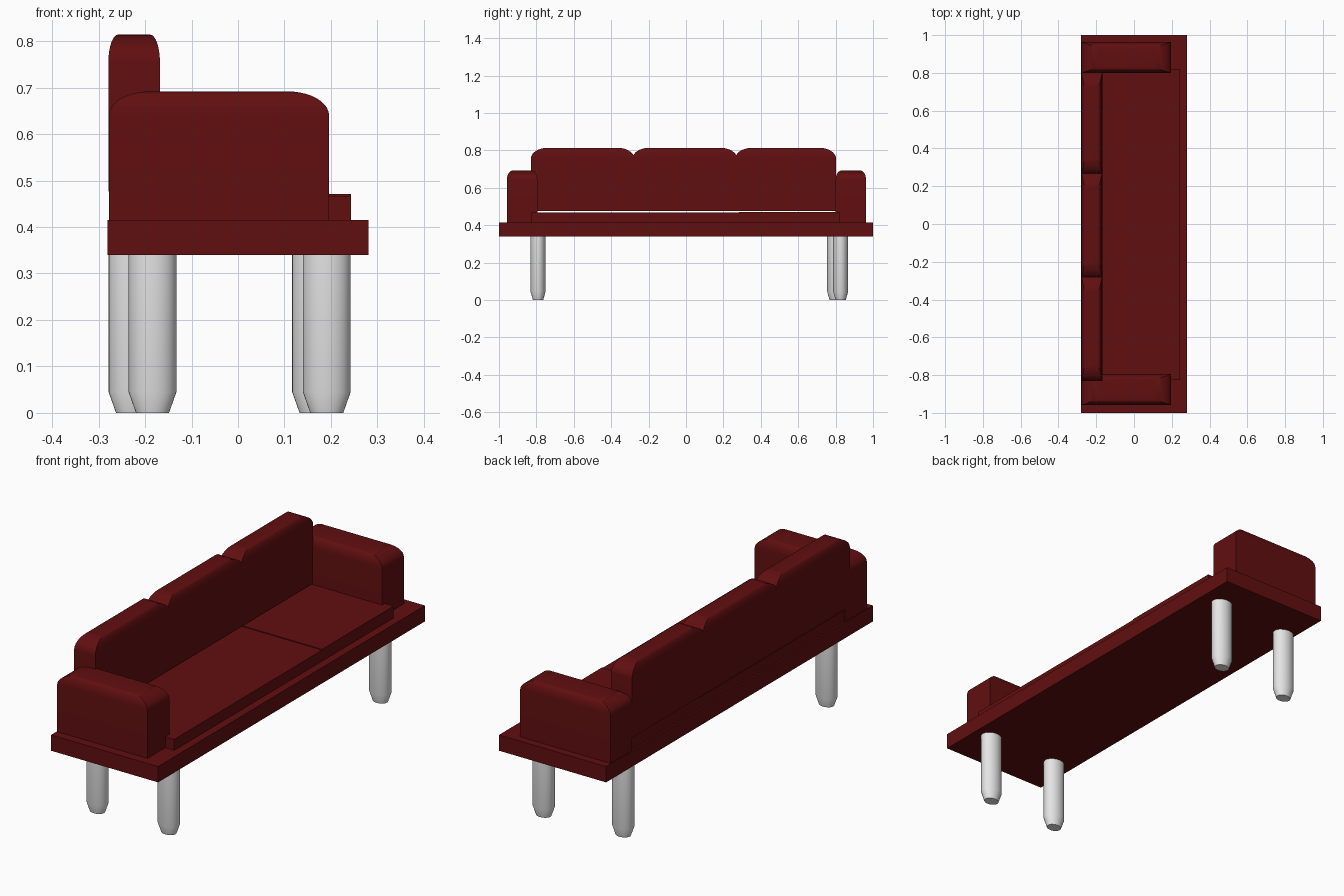
import bpy, bmesh, math

if "Cube" in bpy.data.objects:
    bpy.data.objects.remove(bpy.data.objects["Cube"])


def material(name, rgb):
    m = bpy.data.materials.new(name)
    m.diffuse_color = (*rgb, 1.0)
    m.use_nodes = True
    m.node_tree.nodes["Principled BSDF"].inputs["Base Color"].default_value = m.diffuse_color
    return m


RED = material("dark red fabric", (0.120, 0.0045, 0.005))
GREY = material("light grey metal", (0.78, 0.78, 0.78))


def loft(name, rings, mat):
    """Closed solid through a stack of rings with equal point counts."""
    bm = bmesh.new()
    rows = [[bm.verts.new(p) for p in r] for r in rings]
    n = len(rows[0])
    for a, b in zip(rows, rows[1:]):
        for i in range(n):
            j = (i + 1) % n
            bm.faces.new((a[i], a[j], b[j], b[i]))
    bm.faces.new(rows[0][::-1])
    bm.faces.new(rows[-1])
    me = bpy.data.meshes.new(name)
    bm.to_mesh(me)
    bm.free()
    me.materials.append(mat)
    ob = bpy.data.objects.new(name, me)
    bpy.context.collection.objects.link(ob)
    bpy.ops.object.select_all(action='DESELECT')
    ob.select_set(True)
    bpy.context.view_layer.objects.active = ob
    bpy.ops.object.shade_smooth_by_angle(angle=math.radians(30))
    return ob


def rect(x0, x1, y0, y1, z):
    return [(x0, y0, z), (x1, y0, z), (x1, y1, z), (x0, y1, z)]


def box(name, x, y, z):
    return loft(name, [rect(*x, *y, z[0]), rect(*x, *y, z[1])], RED)


def cushion(name, x, y, z, rx, ry, rz, steps=10):
    """Box whose top edges roll over with elliptical rounding."""
    rings = [rect(*x, *y, z[0])]
    for i in range(steps + 1):
        t = math.pi / 2 * i / steps
        ix, iy = rx * (1 - math.cos(t)), ry * (1 - math.cos(t))
        rings.append(rect(x[0] + ix, x[1] - ix, y[0] + iy, y[1] - iy,
                          z[1] - rz * (1 - math.sin(t))))
    return loft(name, rings, RED)


def leg(name, cx, cy, sides=32):
    """Oval post with a tapered foot."""
    def ring(z, s):
        return [(cx + 0.0515 * s * math.cos(2 * math.pi * i / sides),
                 cy + 0.04 * s * math.sin(2 * math.pi * i / sides), z)
                for i in range(sides)]
    return loft(name, [ring(0, 0.69), ring(0.045, 1), ring(0.342, 1)], GREY)


# Base slab
box("base", (-0.281, 0.281), (-1, 1), (0.34, 0.415))

# Seat cushions, the last one slightly higher
for i, (y0, y1, top) in enumerate([(-0.825, -0.277, 0.467),
                                   (-0.277, 0.283, 0.467),
                                   (0.283, 0.82, 0.471)]):
    box(f"seat_cushion_{i + 1}", (-0.272, 0.243), (y0, y1), (0.414, top))

# Back cushions, floating just above the seat
for i, y in enumerate([(-0.83, -0.276), (-0.287, 0.274), (0.263, 0.803)]):
    cushion(f"back_cushion_{i + 1}", (-0.279, -0.168), y, (0.476, 0.814),
            0.021, 0.09, 0.06)

# Armrests
for name, y in (("front_armrest", (-0.958, -0.795)),
                ("back_armrest", (0.80, 0.963))):
    cushion(name, (-0.278, 0.196), y, (0.414, 0.692), 0.09, 0.03, 0.052)

# Legs
for name, cx, cy in (("front_left_leg", -0.184, -0.791),
                     ("front_right_leg", 0.191, -0.791),
                     ("back_left_leg", -0.227, 0.795),
                     ("back_right_leg", 0.168, 0.827)):
    leg(name, cx, cy)
